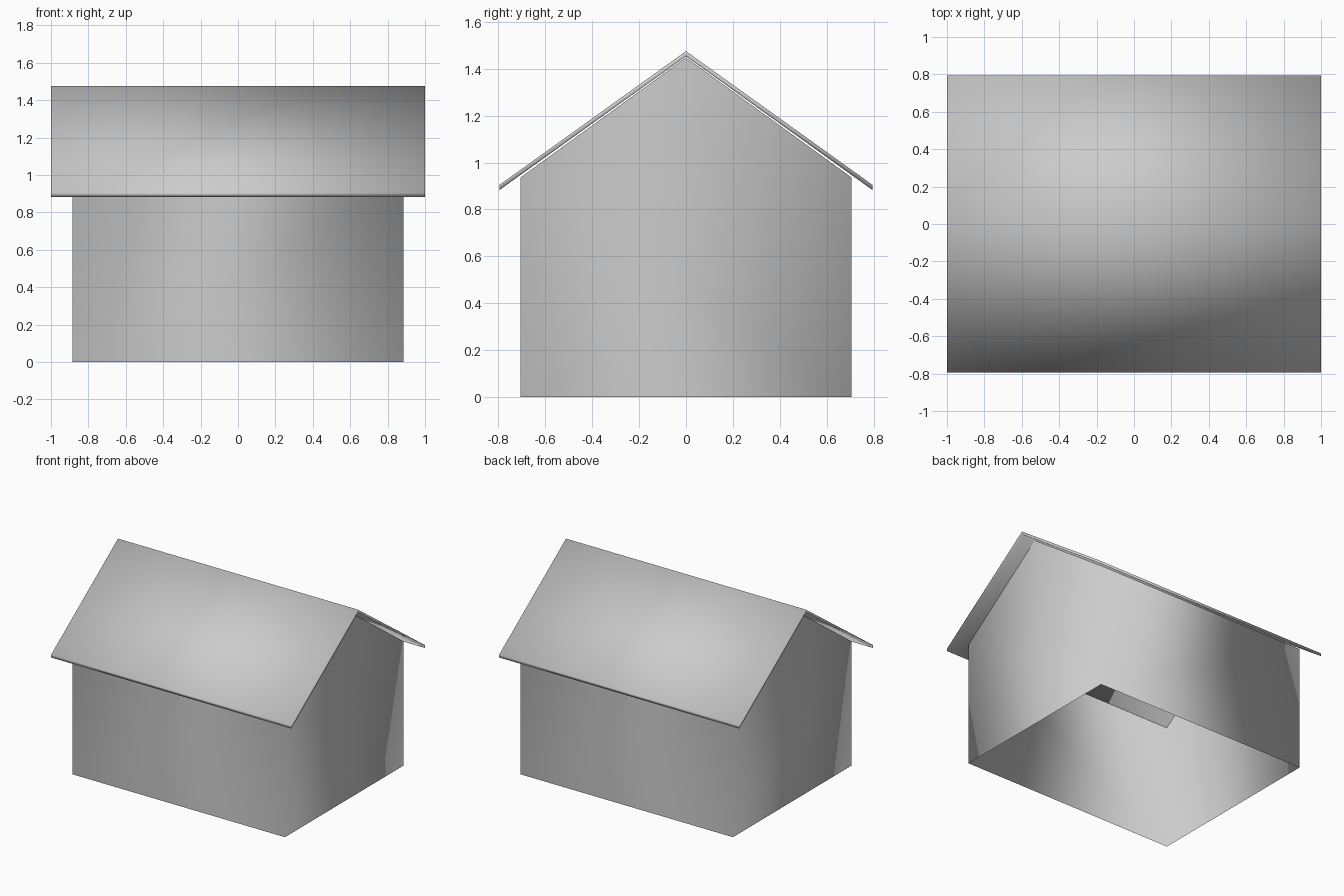
import bpy
import bmesh

if "Cube" in bpy.data.objects:
    bpy.data.objects.remove(bpy.data.objects["Cube"])


def extrude_profile(name, profile, half_len, closed, caps):
    """Sweep a (y, z) profile along x; optionally close the ring and cap its ends."""
    bm = bmesh.new()
    left = [bm.verts.new((-half_len, y, z)) for y, z in profile]
    right = [bm.verts.new((half_len, y, z)) for y, z in profile]
    n = len(profile)
    for i in range(n if closed else n - 1):
        j = (i + 1) % n
        bm.faces.new((left[i], left[j], right[j], right[i]))
    if caps == "strips":      # matching quads between upper and lower edge
        for ring in (left, right):
            for i in range(n // 2 - 1):
                bm.faces.new((ring[i], ring[i + 1], ring[n - 2 - i], ring[n - 1 - i]))
    bmesh.ops.recalc_face_normals(bm, faces=bm.faces)
    return finish(name, bm)


def finish(name, bm):
    for f in bm.faces:
        f.smooth = True
    mesh = bpy.data.meshes.new(name)
    bm.to_mesh(mesh)
    bm.free()
    obj = bpy.data.objects.new(name, mesh)
    bpy.context.collection.objects.link(obj)
    return obj


# Walls: thin open-bottomed shell with pointed gable ends
WX, WY, WALL_Z, PEAK_Z = 0.885, 0.705, 0.937, 1.448
bm = bmesh.new()
ends = []
for x in (-WX, WX):
    outline = [(-WY, 0), (WY, 0), (WY, WALL_Z), (0, PEAK_Z), (-WY, WALL_Z)]
    ring = [bm.verts.new((x, y, z)) for y, z in outline]
    bm.faces.new(ring)
    ends.append(ring)
a, b = ends
bm.faces.new((a[0], b[0], b[4], a[4]))
bm.faces.new((b[1], a[1], a[2], b[2]))
# The shell is open, so orient each face away from the house centre
for f in bm.faces:
    f.normal_update()
    c = f.calc_center_median()
    if f.normal.x * c.x + f.normal.y * c.y < 0:
        f.normal_flip()
finish("walls", bm)

# Roof: thin folded slab overhanging the walls
EAVE_Y, EAVE_Z, RIDGE_Z, T = 0.795, 0.905, 1.475, 0.022
extrude_profile(
    "roof",
    [(-EAVE_Y, EAVE_Z), (0, RIDGE_Z), (EAVE_Y, EAVE_Z),
     (EAVE_Y, EAVE_Z - T), (0, RIDGE_Z - T), (-EAVE_Y, EAVE_Z - T)],
    1.0, closed=True, caps="strips")
